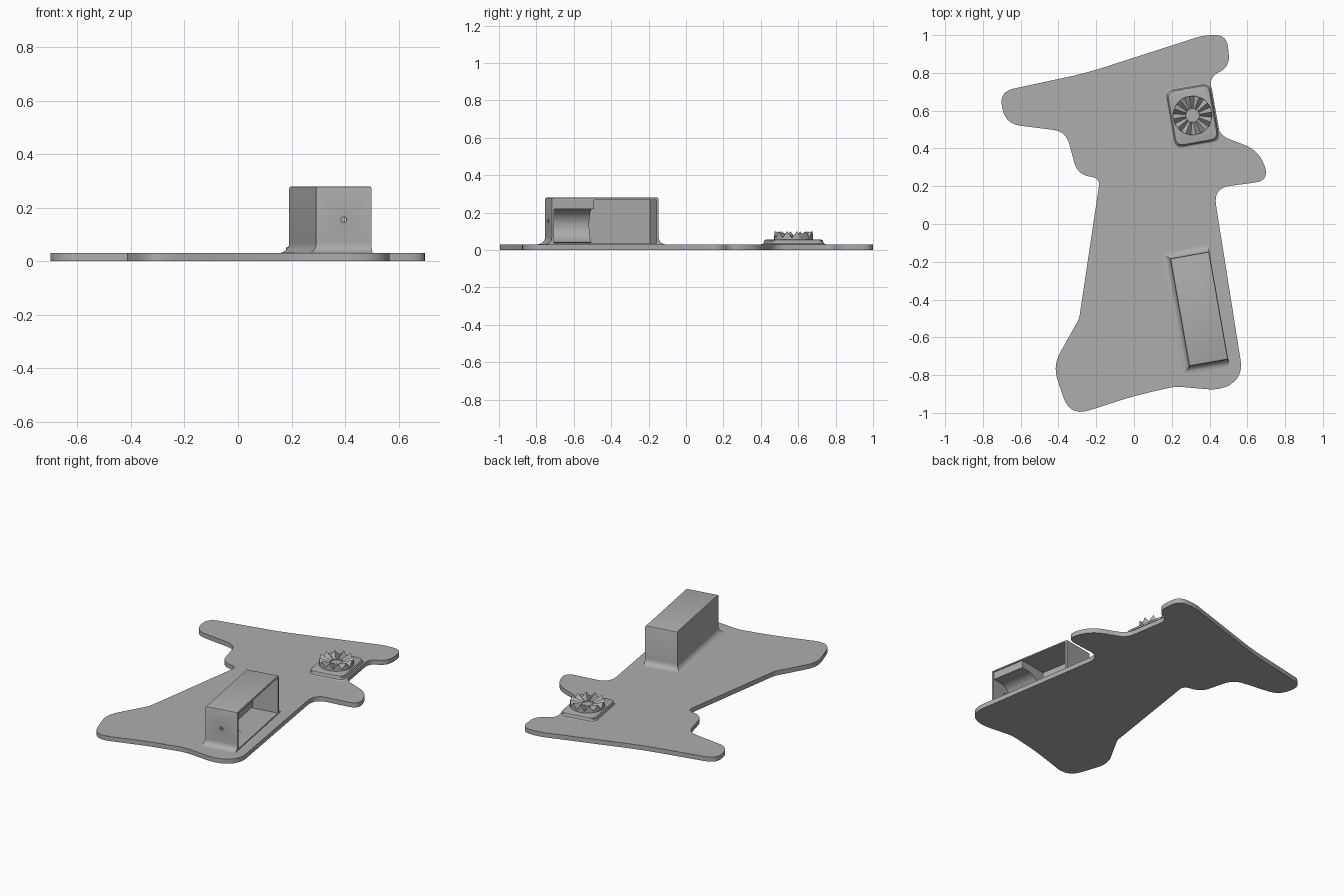
import bpy
import bmesh
from math import cos, sin, pi, radians
from mathutils import Matrix, Vector

if "Cube" in bpy.data.objects:
    bpy.data.objects.remove(bpy.data.objects["Cube"], do_unlink=True)

grey = bpy.data.materials.new("plain grey")
grey.use_nodes = True
colour = (0.42, 0.42, 0.42, 1)
grey.diffuse_color = colour
grey.node_tree.nodes["Principled BSDF"].inputs["Base Color"].default_value = colour

TILT = radians(10)
FLOOR = 0.03


def finish(bm, name, place=Matrix()):
    """Turn a bmesh into a named, shaded object."""
    bmesh.ops.recalc_face_normals(bm, faces=bm.faces)
    bm.transform(place)
    mesh = bpy.data.meshes.new(name)
    bm.to_mesh(mesh)
    bm.free()
    mesh.materials.append(grey)
    obj = bpy.data.objects.new(name, mesh)
    bpy.context.collection.objects.link(obj)
    return obj


def loft(rings):
    """Skin closed rings of points and cap both ends."""
    bm = bmesh.new()
    loops = [[bm.verts.new(p) for p in ring] for ring in rings]
    n = len(loops[0])
    for low, high in zip(loops, loops[1:]):
        for i in range(n):
            j = (i + 1) % n
            bm.faces.new((low[i], low[j], high[j], high[i]))
    bm.faces.new(loops[0][::-1])
    bm.faces.new(loops[-1])
    return bm


def block(x0, x1, y0, y1, z0, z1):
    base = [(x0, y0), (x1, y0), (x1, y1), (x0, y1)]
    return loft([[(x, y, z) for x, y in base] for z in (z0, z1)])


def round_corners(corners, steps=7):
    """Replace each (x, y, trim) corner by a short curve."""
    pts = []
    for i, (x, y, trim) in enumerate(corners):
        c = Vector((x, y))
        before = Vector(corners[i - 1][:2])
        after = Vector(corners[(i + 1) % len(corners)][:2])
        a = c + (before - c).normalized() * trim
        b = c + (after - c).normalized() * trim
        for k in range(steps + 1):
            t = k / steps
            pts.append(a * (1 - t) ** 2 + c * 2 * t * (1 - t) + b * t * t)
    return pts


def cut(obj, cutter):
    """Subtract the cutter and discard it."""
    mod = obj.modifiers.new("cut", "BOOLEAN")
    mod.operation = "DIFFERENCE"
    mod.solver = "EXACT"
    mod.object = cutter
    bpy.context.view_layer.objects.active = obj
    bpy.ops.object.modifier_apply(modifier=mod.name)
    bpy.data.objects.remove(cutter, do_unlink=True)


def placed(x, y):
    return Matrix.Translation((x, y, 0)) @ Matrix.Rotation(TILT, 4, "Z")


# Flat base plate
outline = round_corners([
    (-.25, .8, .1), (.37, 1, .05), (.49, 1, .06), (.51, .83, .07),
    (.4, .78, .05), (.45, .47, .06), (.66, .39, .08), (.72, .23, .08),
    (.42, .19, .09), (.58, -.82, .1), (.45, -.88, .06), (.22, -.86, .04),
    (0, -.91, .1), (-.34, -1.02, .11), (-.43, -.75, .08), (-.29, -.5, .02),
    (-.18, .24, .04), (-.3, .265, .06), (-.36, .49, .07), (-.68, .53, .08),
    (-.715, .7, .08)])
parts = [finish(loft([[(p.x, p.y, z) for p in outline] for z in (0, FLOOR)]),
                "base_plate")]

# Housing, flared at the foot on three sides and open on the fourth
HX, HY, FLARE = .105, .29, .037
housing_at = placed(.345, -.45)
steps = [(FLARE * (1 - sin(a)), FLOOR + FLARE * (1 - cos(a)))
         for a in (k * pi / 12 for k in range(7))]
steps += [(0, .272), (-.003, .278), (-.008, .28)]
rings = []
for out, z in steps:
    side = min(out, 0)
    rings.append([(-HX - out, -HY - out, z), (HX + side, -HY - out, z),
                  (HX + side, HY + out, z), (-HX - out, HY + out, z)])
housing = finish(loft(rings), "housing", housing_at)
WALL = .012
cut(housing, finish(block(WALL - HX, HX * 2, WALL - HY, HY - WALL, .038, .268),
                    "cavity_cutter", housing_at))

# Small hole through the front wall
drill = bmesh.new()
bmesh.ops.create_cone(drill, cap_ends=True, segments=20, radius1=.011,
                      radius2=.011, depth=.06)
drill.transform(Matrix.Translation((0, -HY, .155)) @ Matrix.Rotation(pi / 2, 4, "X"))
cut(housing, finish(drill, "hole_cutter", housing_at))
parts.append(housing)

# Cradle inside the housing, with a hollow round back
arc = [(.04 - .09 * sin(a), .13 - .09 * cos(a))
       for a in (k * pi / 16 for k in range(17))]
profile = [(-.098, .035)] + arc + [(.098, .22), (.098, .272), (-.098, .272)]
cradle = loft([[(x, y, z) for x, z in profile] for y in (-.282, -.06)])
parts.append(finish(cradle, "inner_cradle", housing_at))

# Rounded pad under the toothed wheel
wheel_at = placed(.31, .575)
rings = []
for inset, z in ((-.012, FLOOR), (-.004, .034), (0, .042), (0, .048), (.003, .053), (.009, .055)):
    w, h = .113 - inset, .147 - inset
    shape = round_corners([(-w, -h, .04), (w, -h, .04), (w, h, .04), (-w, h, .04)])
    rings.append([(p.x, p.y, z) for p in shape])
parts.append(finish(loft(rings), "wheel_pad", wheel_at))

# Toothed wheel: radial ridges rising outward around a flat hub
TEETH = 12
rings = []
for radius, valley, crest in ((.104, .05, .05), (.104, .065, .1), (.036, .065, .075)):
    rings.append([(radius * cos(i * pi / TEETH), radius * sin(i * pi / TEETH),
                   valley if i % 2 else crest) for i in range(TEETH * 2)])
rings.append([(x, y, .065) for x, y, z in rings[-1]])
parts.append(finish(loft(rings), "toothed_wheel", wheel_at))

# Smooth the curves and keep the edges sharp
bpy.ops.object.select_all(action="DESELECT")
for obj in parts:
    obj.select_set(True)
bpy.context.view_layer.objects.active = parts[0]
bpy.ops.object.shade_smooth_by_angle(angle=radians(30))
